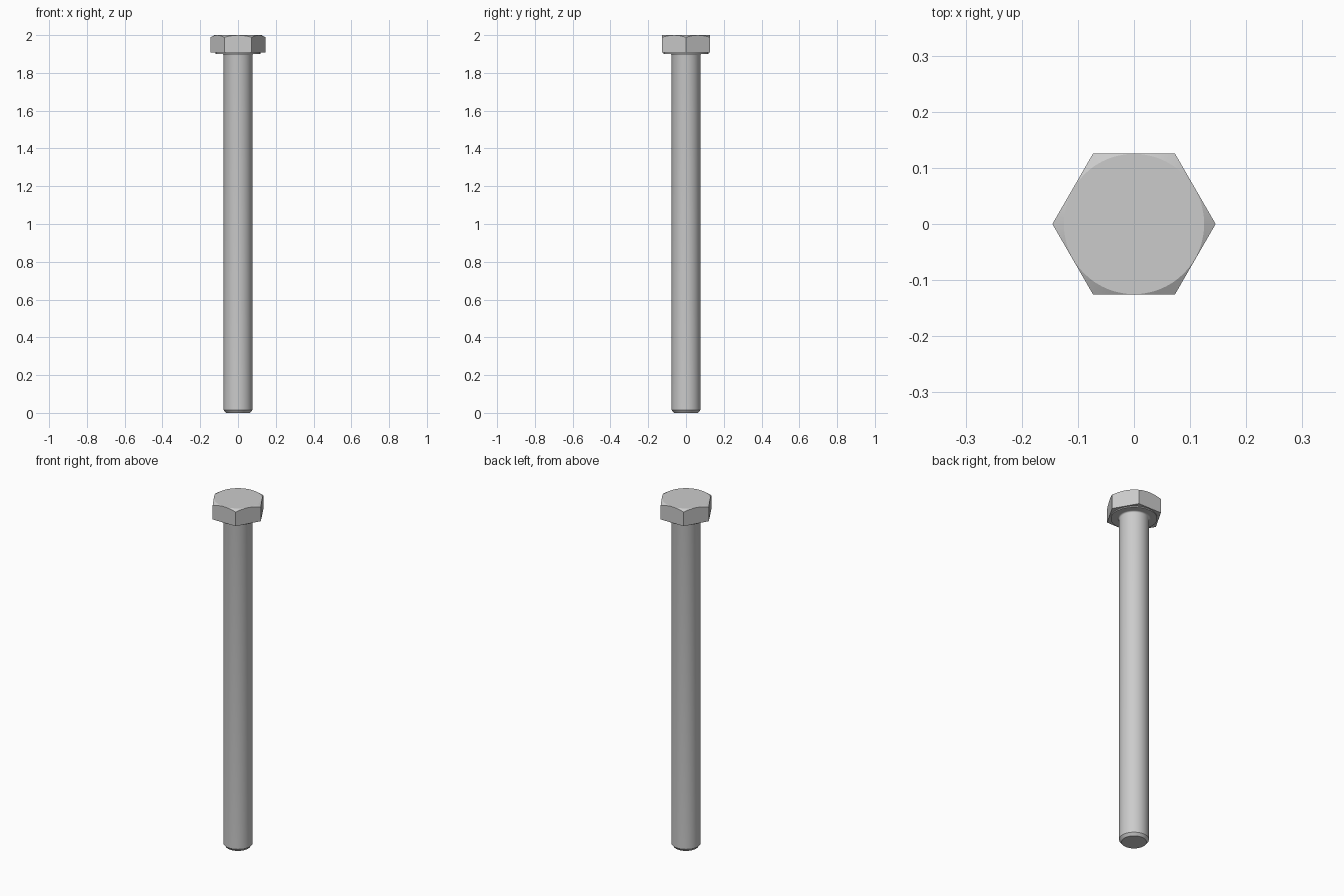
import bpy, bmesh
from math import cos, sin, pi, radians, tan

if "Cube" in bpy.data.objects:
    bpy.data.objects.remove(bpy.data.objects["Cube"])

HEAD_BOTTOM, TOP = 1.907, 2.0
FLAT_R, CORNER_R = 0.126, 0.1455
SHANK_R = 0.076


def lathe(name, profile, sides, turn=0.0):
    """Closed solid of revolution from (radius, z) points, bottom to top."""
    bm = bmesh.new()
    rings = [[bm.verts.new((r * cos(turn + 2 * pi * i / sides),
                            r * sin(turn + 2 * pi * i / sides), z))
              for i in range(sides)] for r, z in profile]
    for a, b in zip(rings, rings[1:]):
        for i in range(sides):
            j = (i + 1) % sides
            bm.faces.new((a[i], a[j], b[j], b[i]))
    bm.faces.new(rings[0][::-1])
    bm.faces.new(rings[-1])
    mesh = bpy.data.meshes.new(name)
    bm.to_mesh(mesh)
    bm.free()
    obj = bpy.data.objects.new(name, mesh)
    bpy.context.collection.objects.link(obj)
    return obj


def smooth(obj, angle):
    bpy.ops.object.select_all(action='DESELECT')
    obj.select_set(True)
    bpy.context.view_layer.objects.active = obj
    bpy.ops.object.shade_smooth_by_angle(angle=radians(angle))


# Hexagonal head, its upper corners trimmed by a 30 degree cone
head = lathe("hex_head", [(CORNER_R, HEAD_BOTTOM), (CORNER_R, TOP)], 6)
slope = tan(radians(30))
wide = 0.18
cone = lathe("chamfer_cutter",
             [(wide, HEAD_BOTTOM - 0.05), (wide, TOP - (wide - FLAT_R + 0.001) * slope),
              (FLAT_R - 0.001, TOP)], 96, pi / 96)
cone.hide_render = True
trim = head.modifiers.new("corner_chamfer", 'BOOLEAN')
trim.operation = 'INTERSECT'
trim.solver = 'EXACT'
trim.object = cone
bpy.context.view_layer.objects.active = head
head.select_set(True)
bpy.ops.object.modifier_apply(modifier=trim.name)
bpy.data.objects.remove(cone)
smooth(head, 20)

# Round bearing face under the head
washer = lathe("washer_face", [(0.118, HEAD_BOTTOM - 0.006),
                               (0.118, HEAD_BOTTOM + 0.004)], 64)
smooth(washer, 30)

# Shank with chamfered tip and a small fillet below the head
fillet = 0.008
z0 = HEAD_BOTTOM - 0.006
profile = [(SHANK_R - 0.012, 0), (SHANK_R, 0.015)]
for k in range(5):
    a = k / 4 * pi / 2
    profile.append((SHANK_R + fillet * (1 - cos(a)), z0 - fillet + fillet * sin(a)))
profile.append((SHANK_R + fillet, HEAD_BOTTOM + 0.004))
shank = lathe("shank", profile, 64)
smooth(shank, 30)
